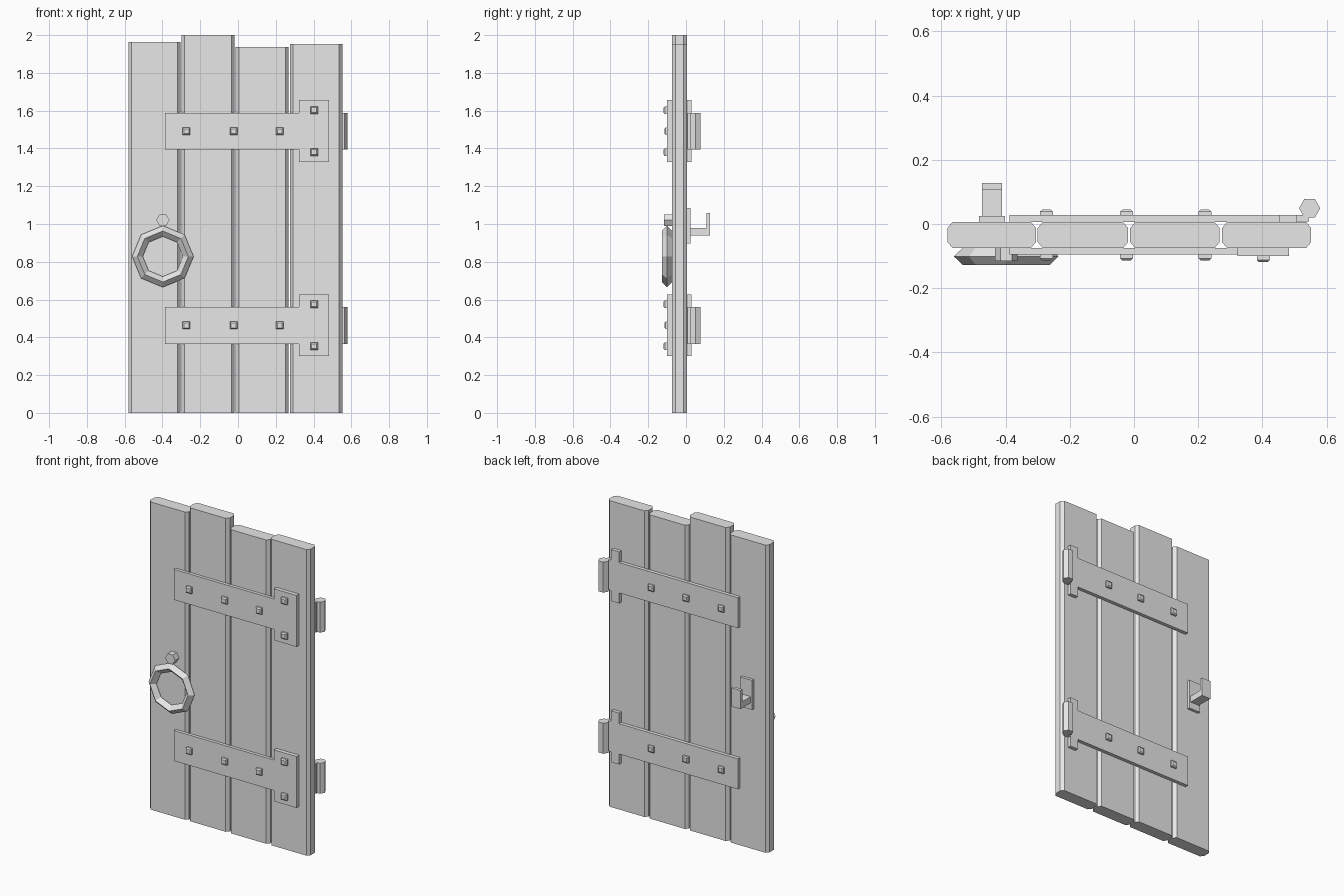
import bpy, bmesh, math
from mathutils import Vector

if "Cube" in bpy.data.objects:
    bpy.data.objects.remove(bpy.data.objects["Cube"])

grey = bpy.data.materials.new("plain_grey")
grey.diffuse_color = (0.8, 0.8, 0.8, 1)
grey.use_nodes = True
grey.node_tree.nodes["Principled BSDF"].inputs["Base Color"].default_value = grey.diffuse_color


def finish(name, bm):
    bmesh.ops.recalc_face_normals(bm, faces=bm.faces)
    mesh = bpy.data.meshes.new(name)
    bm.to_mesh(mesh)
    bm.free()
    mesh.materials.append(grey)
    obj = bpy.data.objects.new(name, mesh)
    bpy.context.collection.objects.link(obj)
    return obj


def extrude(name, points, direction):
    """Closed outline pushed along a direction."""
    bm = bmesh.new()
    face = bm.faces.new([bm.verts.new(p) for p in points])
    res = bmesh.ops.extrude_face_region(bm, geom=[face])
    top = [v for v in res["geom"] if isinstance(v, bmesh.types.BMVert)]
    bmesh.ops.translate(bm, verts=top, vec=Vector(direction))
    return finish(name, bm)


def box(name, x0, x1, y0, y1, z0, z1):
    pts = [(x0, y0, z0), (x1, y0, z0), (x1, y1, z0), (x0, y1, z0)]
    return extrude(name, pts, (0, 0, z1 - z0))


def hexagon(r):
    return [(r * math.cos(i * math.pi / 3), r * math.sin(i * math.pi / 3)) for i in range(6)]


def rivet(name, x, y, z, out):
    """Square stud with a bevelled cap; out is its signed height."""
    bm = bmesh.new()
    rings = []
    for h, s in ((0, 0.02), (0.65, 0.02), (1, 0.013)):
        rings.append([bm.verts.new((x + sx * s, y + h * out, z + sz * s))
                      for sx, sz in ((-1, -1), (1, -1), (1, 1), (-1, 1))])
    for a, b in zip(rings, rings[1:]):
        for i in range(4):
            j = (i + 1) % 4
            bm.faces.new((a[i], a[j], b[j], b[i]))
    bm.faces.new(rings[0])
    bm.faces.new(rings[-1])
    return finish(name, bm)


FRONT, BACK = -0.075, 0.006

# Planks with chamfered long edges
planks = [(-0.581, -0.305, 1.963), (-0.300, -0.018, 2.0),
          (-0.012, 0.267, 1.938), (0.274, 0.552, 1.953)]
cx, cy = 0.016, 0.019
for i, (a, b, top) in enumerate(planks):
    outline = [(a + cx, FRONT), (b - cx, FRONT), (b, FRONT + cy), (b, BACK - cy),
               (b - cx, BACK), (a + cx, BACK), (a, BACK - cy), (a, FRONT + cy)]
    extrude(f"plank_{i + 1}", [(x, y, 0) for x, y in outline], (0, 0, top))

# Hinges: front strap and head, back strap and crossbar, barrel, rivets
for label, zc in (("upper", 1.491), ("lower", 0.463)):
    lo, hi = zc - 0.097, zc + 0.097
    box(f"{label}_front_strap", -0.387, 0.323, -0.095, FRONT, lo, hi)
    box(f"{label}_front_strap_head", 0.323, 0.483, -0.100, FRONT, zc - 0.163, zc + 0.165)
    box(f"{label}_back_strap", -0.387, 0.452, BACK, 0.0285, lo, hi)
    box(f"{label}_back_crossbar", 0.452, 0.508, BACK, 0.0285, zc - 0.163, zc + 0.165)
    box(f"{label}_hinge_tongue", 0.508, 0.545, 0.008, 0.0285, lo, hi)
    extrude(f"{label}_hinge_barrel",
            [(0.547 + x, 0.049 + y, lo) for x, y in hexagon(0.033)], (0, 0, hi - lo))
    for i, x in enumerate((-0.273, -0.023, 0.221)):
        rivet(f"{label}_front_rivet_{i + 1}", x, -0.095, zc, -0.019)
        rivet(f"{label}_back_rivet_{i + 1}", x, 0.0285, zc, 0.016)
    for i, dz in enumerate((-0.11, 0.112)):
        rivet(f"{label}_head_rivet_{i + 1}", 0.403, -0.100, zc + dz, -0.019)

# Pull ring: eight sides with a diamond section
bm = bmesh.new()
section = [(0.163, -0.101), (0.135, -0.128), (0.106, -0.101), (0.135, -0.074)]
loops = []
for i in range(8):
    t = i * math.pi / 4
    loops.append([bm.verts.new((-0.398 + r * math.cos(t), y, 0.828 + r * math.sin(t)))
                  for r, y in section])
for i in range(8):
    a, b = loops[i], loops[(i + 1) % 8]
    for k in range(4):
        n = (k + 1) % 4
        bm.faces.new((a[k], a[n], b[n], b[k]))
finish("pull_ring", bm)

# Ring mount
extrude("ring_mount", [(-0.398 + x, FRONT, 1.021 + z) for x, z in hexagon(0.035)], (0, -0.041, 0))

# Latch on the back: plate and upturned hook
box("latch_plate", -0.483, -0.401, BACK, 0.0245, 0.897, 1.085)
hook = [(0.0245, 0.939), (0.128, 0.939), (0.128, 1.058),
        (0.108, 1.058), (0.108, 0.979), (0.0245, 0.979)]
extrude("latch_hook", [(-0.474, y, z) for y, z in hook], (0.063, 0, 0))
